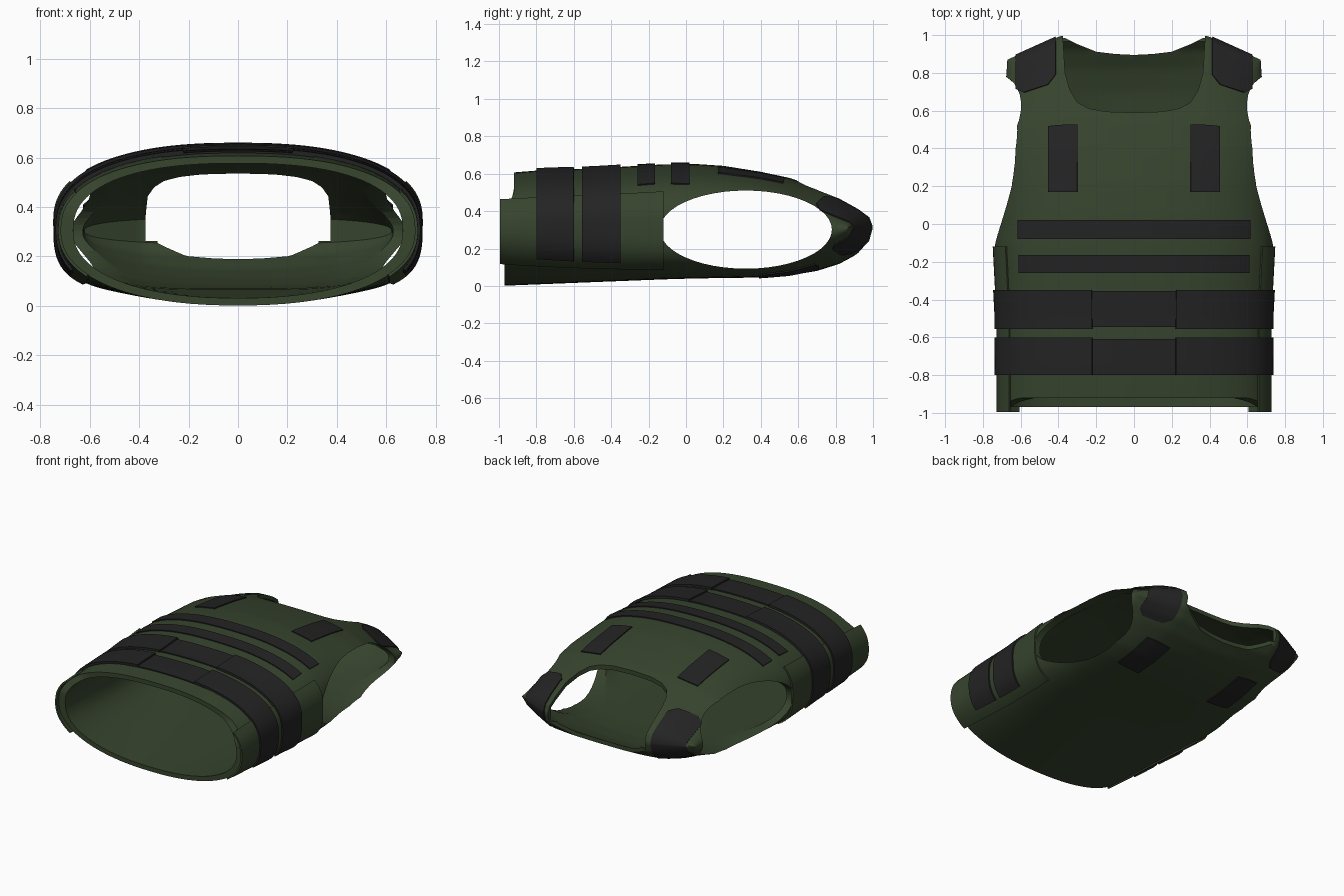
import bpy, bmesh, math

if "Cube" in bpy.data.objects:
    bpy.data.objects.remove(bpy.data.objects["Cube"])

def material(name, col):
    m = bpy.data.materials.new(name)
    m.diffuse_color = (*col, 1)
    m.use_nodes = True
    m.node_tree.nodes["Principled BSDF"].inputs["Base Color"].default_value = m.diffuse_color
    return m

GREEN = material("olive_green", (0.038, 0.058, 0.027))
BLACK = material("black_webbing", (0.017, 0.017, 0.018))

# Body profile along y: y, half width, back z, front z
KEYS = [(-1.0, .718, 0, .605), (-.75, .718, .01, .62), (-.5, .718, .02, .628),
        (-.12, .738, .035, .65), (.05, .725, .04, .652), (.2, .72, .042, .642),
        (.4, .745, .045, .61), (.55, .75, .055, .578), (.7, .715, .08, .53),
        (.82, .685, .118, .485), (.92, .675, .172, .425), (.98, .672, .235, .375),
        (1.0, .67, .315, .315)]

def clamp(v):
    return max(0, min(1, v))

def profile(y):
    y = max(-1, min(1, y))
    for a, b in zip(KEYS, KEYS[1:]):
        if y <= b[0]:
            f = (y - a[0]) / (b[0] - a[0])
            return [p + (q - p) * f for p, q in zip(a[1:], b[1:])]

def drop(x, y):
    # shoulders slope down away from the neck
    f = clamp((y - .3) / .7)
    return .45 * max(0, abs(x) - .39) * f * f * (3 - 2 * f)

def width(y, off):
    # the shell is thicker at the sides
    return profile(y)[0] + (off * 1.7 if off < 0 else off)

def on_x(x, y, front, off=0):
    # point of the vest surface at a given x
    _, zb, zf = profile(y)
    w = width(y, off)
    zc, h = (zb + zf) / 2, max(0, (zf - zb) / 2 + off)
    n = 2.4 if front else 2.2 + 1.6 * clamp(y + 1) - 1.4 * clamp((y - .2) / .5)
    k = max(0, 1 - min(1, abs(x) / w) ** n) ** (1 / n)
    return (x, y - drop(x, y), zc + (h if front else -h) * k)

def on_angle(t, y, off=0):
    # point of the vest surface at a given angle round the y axis
    c = math.cos(t)
    return on_x(math.copysign(abs(c) ** .8, c) * width(y, off), y, math.sin(t) >= 0, off)

def finish(ob, angle=40):
    bpy.ops.object.select_all(action='DESELECT')
    ob.select_set(True)
    bpy.context.view_layer.objects.active = ob
    for m in list(ob.modifiers):
        bpy.ops.object.modifier_apply(modifier=m.name)
    bm = bmesh.new()
    bm.from_mesh(ob.data)
    bmesh.ops.recalc_face_normals(bm, faces=bm.faces)
    bm.to_mesh(ob.data)
    bm.free()
    bpy.ops.object.shade_smooth_by_angle(angle=math.radians(angle))

def new_object(name, bm, mat):
    me = bpy.data.meshes.new(name)
    bm.to_mesh(me)
    bm.free()
    me.materials.append(mat)
    ob = bpy.data.objects.new(name, me)
    bpy.context.collection.objects.link(ob)
    return ob

def sheet(name, rows, mat, thick):
    # grid of points made into a thin plate
    bm = bmesh.new()
    g = [[bm.verts.new(p) for p in r] for r in rows]
    for a, b in zip(g, g[1:]):
        for i in range(len(a) - 1):
            bm.faces.new((a[i], a[i + 1], b[i + 1], b[i]))
    ob = new_object(name, bm, mat)
    s = ob.modifiers.new("thickness", 'SOLIDIFY')
    s.thickness, s.offset = thick, 0
    finish(ob)
    return ob

def span(a, b, n):
    return [a + (b - a) * i / n for i in range(n + 1)]

def wrap(name, y0, y1, t0, t1, off, mat, thick):
    ts = [math.radians(t) for t in span(t0, t1, max(8, int(abs(t1 - t0) / 3)))]
    return sheet(name, [[on_angle(t, y, off) for t in ts] for y in span(y0, y1, 12)], mat, thick)

def patch(name, x0, x1, y0, y1, front=True):
    nx = max(6, int((x1 - x0) * 40))
    return sheet(name, [[on_x(x, y, front, .005) for x in span(x0, x1, nx)]
                        for y in span(y0, y1, 14)], BLACK, .007)

# Vest body: outer and inner skins, closed at the shoulders and joined at the hem
SEG, TH = 96, .03
ys = [-.97] + [a[0] + (b[0] - a[0]) * i / 4 for a, b in zip(KEYS, KEYS[1:])
               for i in range(4) if a[0] + (b[0] - a[0]) * i / 4 > -.95] + [1.0]
bm = bmesh.new()

def ring(y, off):
    vs = []
    for i in range(SEG):
        x, yy, z = on_angle(2 * math.pi * i / SEG, y, off)
        # front hem sits a little higher than the back hem
        yy += .05 * clamp((z - .38) / .12) * max(0, 1 - (y + .97) / .2)
        vs.append(bm.verts.new((x, yy, z)))
    return vs

def skin(rows, off):
    rings = [ring(y, off) for y in rows]
    for a, b in zip(rings, rings[1:]):
        for i in range(SEG):
            j = (i + 1) % SEG
            bm.faces.new((a[i], a[j], b[j], b[i]))
    # stitch front to back along the shoulder line
    top, half = rings[-1], SEG // 2
    bm.faces.new((top[0], top[1], top[-1]))
    bm.faces.new((top[half], top[half + 1], top[half - 1]))
    for i in range(1, half - 1):
        bm.faces.new((top[i], top[i + 1], top[-i - 1], top[-i]))
    return rings[0]

outer = skin(ys[:-1] + [.996], 0)
inner = skin([y for y in ys if y < .955] + [.965], -TH)
for i in range(SEG):
    j = (i + 1) % SEG
    bm.faces.new((outer[i], outer[j], inner[j], inner[i]))
bmesh.ops.recalc_face_normals(bm, faces=bm.faces)
body = new_object("vest_body", bm, GREEN)

def prism(name, pts, vec):
    b = bmesh.new()
    f = b.faces.new([b.verts.new(p) for p in pts])
    r = bmesh.ops.extrude_face_region(b, geom=[f])
    bmesh.ops.translate(b, vec=vec, verts=[v for v in r['geom'] if isinstance(v, bmesh.types.BMVert)])
    bmesh.ops.recalc_face_normals(b, faces=b.faces)
    return new_object(name, b, GREEN)

def mirrored(pts):
    return pts + [(-x, y) for x, y in reversed(pts) if x]

# Arm and neck openings
arm = prism("armhole_cutter", [(-1, .32 + .46 * math.cos(a), .301 + .209 * math.sin(a))
            for a in (2 * math.pi * i / 48 for i in range(48))], (2, 0, 0))
front_u = mirrored([(0, .59), (.15, .595), (.24, .612), (.3, .645), (.34, .71), (.365, .8), (.383, 1.1)])
back_u = mirrored([(0, .895), (.1, .9), (.2, .912), (.3, .952), (.383, .993), (.383, 1.1)])
neck_f = prism("front_neck_cutter", [(x, y, .262) for x, y in front_u], (0, 0, .6))
neck_b = prism("back_neck_cutter", [(x, y, -.2) for x, y in back_u], (0, 0, .48))
cutters = (arm, neck_f, neck_b)
for c in cutters:
    c.hide_render = True
    m = body.modifiers.new("cut", 'BOOLEAN')
    m.operation, m.object, m.solver = 'DIFFERENCE', c, 'EXACT'
finish(body)
for c in cutters:
    bpy.data.objects.remove(c)

# Side panels with black straps wrapping to the front
for side, s in (("right", 1), ("left", -1)):
    a = (lambda t: t) if s > 0 else (lambda t: 180 - t)
    wrap(side + "_side_panel", -.995, -.12, a(-36), a(27), .004, GREEN, .012)
    for tag, y0, y1 in (("upper", -.555, -.35), ("lower", -.8, -.6)):
        wrap(f"{side}_{tag}_strap", y0, y1, a(-26), a(77), .012, BLACK, .016)

# Middle pieces of the two wide straps
for tag, y0, y1 in (("upper", -.545, -.355), ("lower", -.8, -.61)):
    wrap(tag + "_strap_middle", y0, y1, 70, 110, .005, BLACK, .008)

# Narrow webbing across the chest
patch("upper_webbing", -.615, .615, -.08, .02)
patch("lower_webbing", -.61, .61, -.26, -.165)

# Chest, back and shoulder patches
for side, s in (("right", 1), ("left", -1)):
    x0, x1 = sorted((.30 * s, .455 * s))
    patch(side + "_chest_patch", x0, x1, .17, .525)
    x0, x1 = sorted((.29 * s, .465 * s))
    patch(side + "_back_patch", x0, x1, .39, .71, False)
    # shoulder patch folds over the shoulder line, with trimmed lower corners
    rows = []
    for y, f, cut in [(y, True, max(0, .8 - y)) for y in span(.76, 1, 12)] + \
                     [(y, False, max(0, .9 - y)) for y in span(1, .86, 8)]:
        rows.append([on_x(x * s, y, f, .005) for x in span(.415 + cut, .625 - cut, 8)])
    sheet(side + "_shoulder_patch", rows, BLACK, .007)
